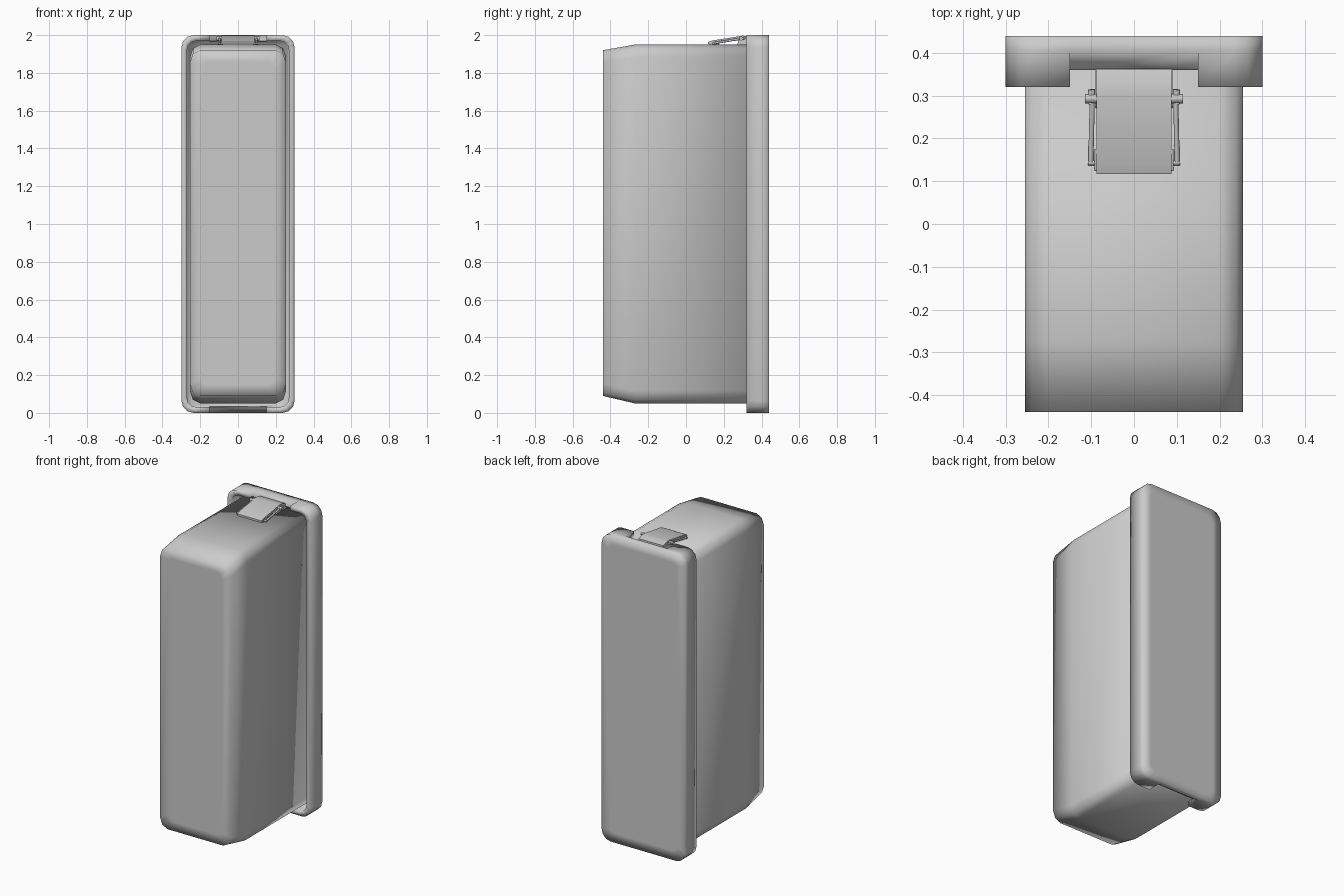
import bpy, bmesh, math
from mathutils import Vector

if "Cube" in bpy.data.objects:
    bpy.data.objects.remove(bpy.data.objects["Cube"])


def finish(name, bm, angle=None):
    bmesh.ops.remove_doubles(bm, verts=bm.verts, dist=1e-5)
    bmesh.ops.recalc_face_normals(bm, faces=bm.faces)
    me = bpy.data.meshes.new(name)
    bm.to_mesh(me)
    bm.free()
    ob = bpy.data.objects.new(name, me)
    bpy.context.collection.objects.link(ob)
    bpy.ops.object.select_all(action='DESELECT')
    ob.select_set(True)
    bpy.context.view_layer.objects.active = ob
    if angle is None:
        bpy.ops.object.shade_smooth()
    else:
        bpy.ops.object.shade_smooth_by_angle(angle=math.radians(angle))
    return ob


def rounded(hx, z0, z1, rx, rz, seg, mids=False):
    """Rounded rectangle in x/z as (x, z, in_notch); mids adds doubled notch edges."""
    pts = []
    corners = [(1, z1 - rz, 0), (-1, z1 - rz, 90), (-1, z0 + rz, 180), (1, z0 + rz, 270)]
    for i, (sx, cz, a0) in enumerate(corners):
        for k in range(seg + 1):
            a = math.radians(a0 + 90 * k / seg)
            pts.append((sx * (hx - rx) + rx * math.cos(a), cz + rz * math.sin(a), False))
        if mids and i in (0, 2):
            z, s = (z1, 1) if i == 0 else (z0, -1)
            pts += [(s * .15, z, False), (s * .15, z, True),
                    (-s * .15, z, True), (-s * .15, z, False)]
    return pts


def loft(name, rings, angle=None):
    bm = bmesh.new()
    loops = [[bm.verts.new(p) for p in r] for r in rings]
    n = len(loops[0])
    for a, b in zip(loops, loops[1:]):
        for i in range(n):
            j = (i + 1) % n
            bm.faces.new((a[i], a[j], b[j], b[i]))
    bm.faces.new(loops[0])
    bm.faces.new(loops[-1])
    bmesh.ops.dissolve_degenerate(bm, dist=1e-6, edges=bm.edges)
    return finish(name, bm, angle)


# Main casing: deep box, tapered top and bottom at the front
stations = [(-.44, .19, .15, 1.86, .03), (-.44, .255, .09, 1.92, .055),
            (-.27, .255, .05, 1.95, .055), (.38, .255, .05, 1.95, .055)]
loft("casing", [[(x, y, z) for x, z, _ in rounded(hx, z0, z1, r, r * 1.2, 2)]
                for y, hx, z0, z1, r in stations])

# Rear lid: rounded tray with shallow notches in the middle of top and bottom lips
lid = [(.44, .06, .44, 0), (.44, 0, .44, 0), (.405, 0, .405, 0),
       (.32, 0, .36, .03), (.32, .03, .36, .035), (.39, .032, .39, .035)]
rings = []
for y, inset, notch_y, drop in lid:
    ring = []
    r = .065 - inset * .5
    for x, z, mid in rounded(.3 - inset, inset, 2 - inset, r, r, 3, True):
        if mid and drop:
            z = 2 - drop if z > 1 else drop
        ring.append((x, notch_y if mid else y, z))
    rings.append(ring)
loft("lid", rings)


def prism(name, prof, x0, x1, angle=35):
    return loft(name, [[(x, y, z) for y, z in prof] for x in (x0, x1)], angle)


# Latch plate, bent and hooked over the lid lip
prism("latch_plate", [(.117, 1.952), (.117, 1.964), (.14, 1.972), (.22, 1.984),
                      (.30, 1.997), (.33, 1.995), (.362, 1.985), (.362, 1.965),
                      (.30, 1.982), (.22, 1.97), (.14, 1.955)], -.088, .088)


def rod(name, a, b, r, n=8):
    a, b = Vector(a), Vector(b)
    q = (b - a).to_track_quat('Z', 'Y')
    ring = [q @ Vector((r * math.cos(2 * math.pi * i / n), r * math.sin(2 * math.pi * i / n), 0))
            for i in range(n)]
    return loft(name, [[a + v for v in ring], [b + v for v in ring]], 50)


# Wire bail and pivots on both sides of the latch
for side, s in (("right", 1), ("left", -1)):
    rod("bail_arm_" + side, (s * .101, .143, 1.957), (s * .097, .315, 1.985), .006)
    rod("bail_foot_" + side, (s * .08, .143, 1.957), (s * .107, .143, 1.957), .006)
    rod("pivot_pin_" + side, (s * .08, .293, 1.982), (s * .115, .293, 1.982), .011)
    rod("pivot_tip_" + side, (s * .101, .28, 1.981), (s * .101, .314, 1.985), .006)
    prism("latch_cheek_" + side, [(.125, 1.95), (.125, 1.962), (.175, 1.975), (.175, 1.95)],
          s * .086, s * .092)

# Hinge base between the latch and casing
prism("latch_base", [(.27, 1.945), (.28, 1.975), (.31, 1.98), (.37, 1.97), (.37, 1.945)],
      -.09, .09)
